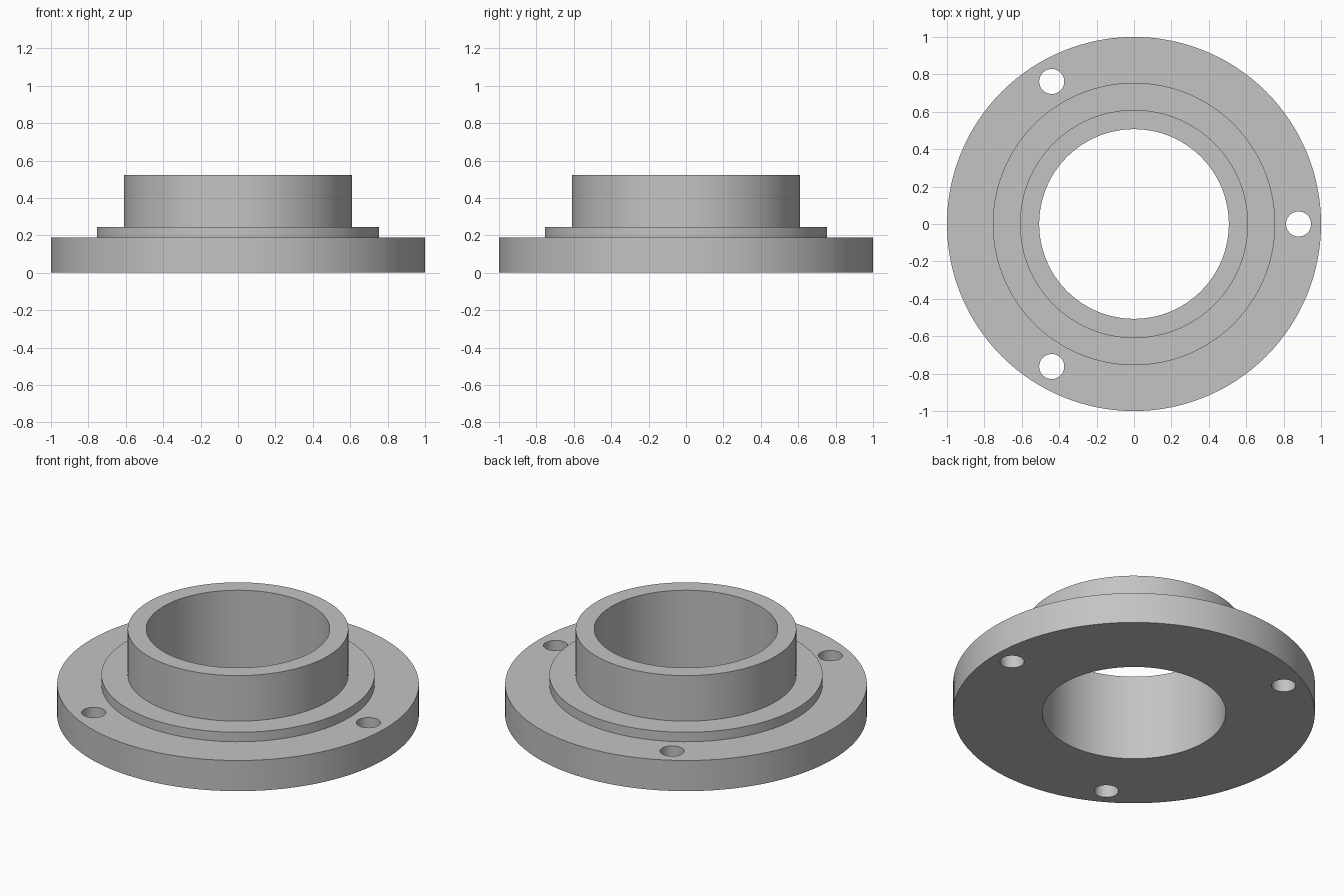
import bpy, bmesh, math
from mathutils import Matrix

cube = bpy.data.objects.get("Cube")
if cube:
    bpy.data.objects.remove(cube, do_unlink=True)

SEGMENTS = 128
BORE, HUB, STEP, RIM = 0.507, 0.61, 0.755, 1.0
FLANGE_TOP, STEP_TOP, HUB_TOP = 0.187, 0.245, 0.523
HOLE_RADIUS, HOLE_CIRCLE = 0.067, 0.88

# Material
grey = bpy.data.materials.new("plain grey")
grey.use_nodes = True
colour = (0.55, 0.55, 0.55, 1)
grey.diffuse_color = colour
grey.node_tree.nodes["Principled BSDF"].inputs["Base Color"].default_value = colour


def add_object(name, bm):
    bmesh.ops.recalc_face_normals(bm, faces=bm.faces)
    mesh = bpy.data.meshes.new(name)
    bm.to_mesh(mesh)
    bm.free()
    mesh.materials.append(grey)
    obj = bpy.data.objects.new(name, mesh)
    bpy.context.collection.objects.link(obj)
    return obj


# Stepped flange with its hub and bore, turned from one closed profile
profile = [(BORE, 0), (RIM, 0), (RIM, FLANGE_TOP), (STEP, FLANGE_TOP),
           (STEP, STEP_TOP), (HUB, STEP_TOP), (HUB, HUB_TOP), (BORE, HUB_TOP)]
bm = bmesh.new()
verts = [bm.verts.new((r, 0, z)) for r, z in profile]
edges = [bm.edges.new((v, verts[i - 1])) for i, v in enumerate(verts)]
bmesh.ops.spin(bm, geom=verts + edges, cent=(0, 0, 0), axis=(0, 0, 1),
               angle=math.tau, steps=SEGMENTS, use_merge=True)
bmesh.ops.remove_doubles(bm, verts=bm.verts, dist=1e-5)
flange = add_object("flange", bm)

# Three bolt holes, evenly spaced and cut right through the rim
bm = bmesh.new()
for i in range(3):
    place = (Matrix.Rotation(i * math.tau / 3, 4, "Z")
             @ Matrix.Translation((HOLE_CIRCLE, 0, FLANGE_TOP / 2)))
    bmesh.ops.create_cone(bm, cap_ends=True, segments=48, radius1=HOLE_RADIUS,
                          radius2=HOLE_RADIUS, depth=FLANGE_TOP * 2, matrix=place)
cutter = add_object("bolt_hole_cutter", bm)
cutter.hide_render = True

cut = flange.modifiers.new("bolt holes", "BOOLEAN")
cut.operation = "DIFFERENCE"
cut.solver = "EXACT"
cut.object = cutter

# Apply the cut, drop the cutter and smooth the round walls
bpy.ops.object.select_all(action="DESELECT")
flange.select_set(True)
bpy.context.view_layer.objects.active = flange
bpy.ops.object.modifier_apply(modifier=cut.name)
bpy.data.objects.remove(cutter, do_unlink=True)
bpy.ops.object.shade_smooth_by_angle(angle=math.radians(30))
